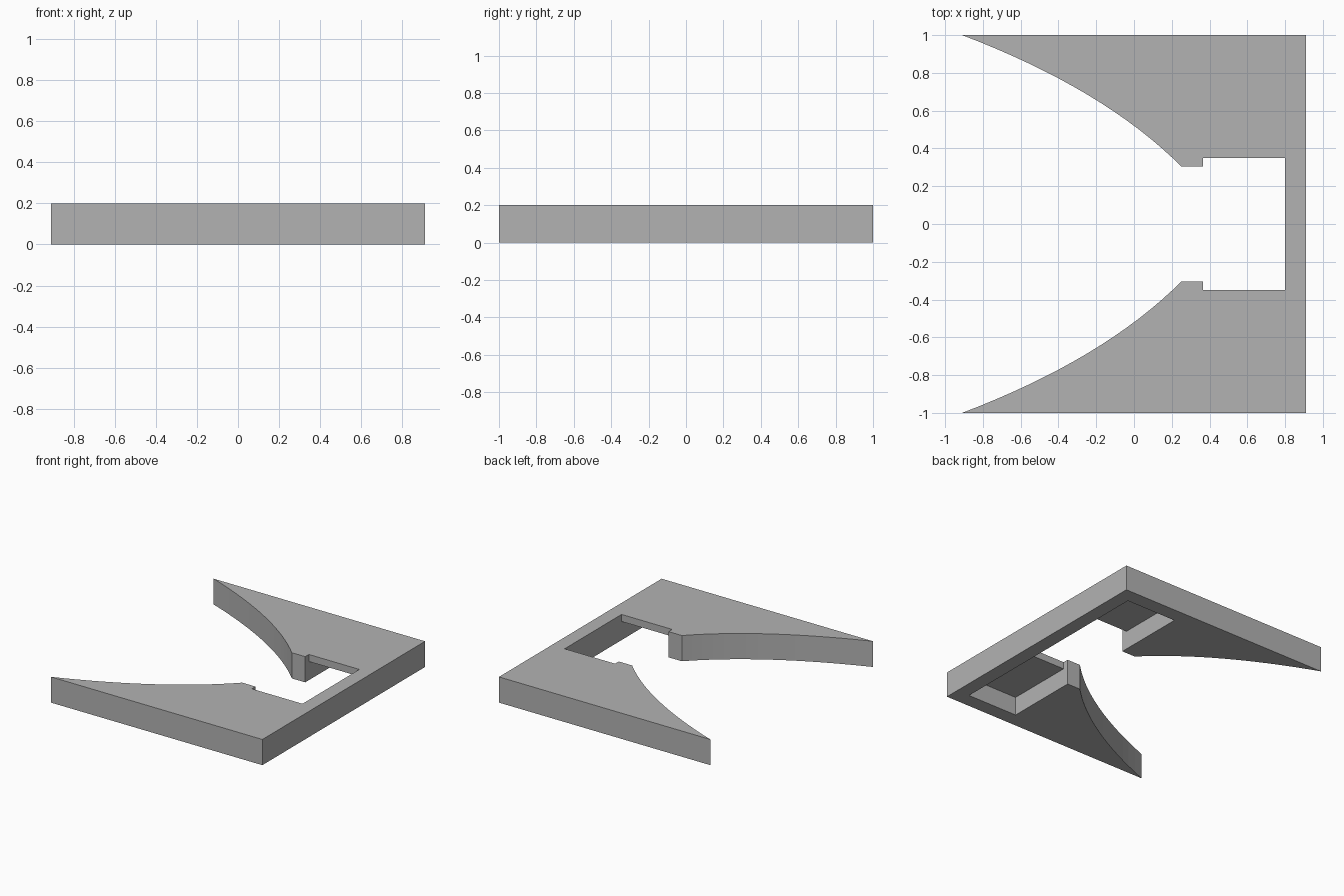
import bpy
import bmesh
from mathutils import Vector

cube = bpy.data.objects.get("Cube")
if cube:
    bpy.data.objects.remove(cube, do_unlink=True)

HEIGHT = 0.2
HALF_X, HALF_Y = 0.91, 1.0

grey = bpy.data.materials.new("light_grey")
grey.use_nodes = True
colour = (0.45, 0.45, 0.45, 1)
grey.diffuse_color = colour
grey.node_tree.nodes["Principled BSDF"].inputs["Base Color"].default_value = colour


def prism(name, outline, direction):
    """Extrude a closed outline of 3D points along a direction."""
    bm = bmesh.new()
    face = bm.faces.new([bm.verts.new(p) for p in outline])
    side = bmesh.ops.extrude_face_region(bm, geom=[face])["geom"]
    verts = [v for v in side if isinstance(v, bmesh.types.BMVert)]
    bmesh.ops.translate(bm, verts=verts, vec=direction)
    bmesh.ops.recalc_face_normals(bm, faces=bm.faces)
    mesh = bpy.data.meshes.new(name)
    bm.to_mesh(mesh)
    bm.free()
    mesh.materials.append(grey)
    obj = bpy.data.objects.new(name, mesh)
    bpy.context.collection.objects.link(obj)
    return obj


def bend(start, control, end, steps):
    """Points along a quadratic curve."""
    a, b, c = Vector(start), Vector(control), Vector(end)
    ts = [i / steps for i in range(steps + 1)]
    return [a * (1 - t) ** 2 + b * 2 * t * (1 - t) + c * t * t for t in ts]


# Plate: flared mouth narrowing to a throat, mirrored across y
half = [Vector((HALF_X, HALF_Y))]
half += bend((-HALF_X, HALF_Y), (-0.16, 0.715), (0.25, 0.305), 16)
half.append(Vector((0.5, 0.305)))
outline = [(p.x, p.y, 0) for p in half]
outline += [(p.x, -p.y, 0) for p in reversed(half)]
plate = prism("flared_plate", outline, (0, 0, HEIGHT))

# Cutter: wide pocket underneath with a narrower opening through the top
POCKET_Y, OPENING_Y, SHELF_Z = 0.885, 0.35, 0.145
section = [(POCKET_Y, -0.1), (POCKET_Y, SHELF_Z), (OPENING_Y, SHELF_Z), (OPENING_Y, 0.3)]
section += [(-y, z) for y, z in reversed(section)]
cutter = prism("pocket_cutter", [(0.365, y, z) for y, z in section], (0.435, 0, 0))
cutter.hide_render = True

cut = plate.modifiers.new("pocket", "BOOLEAN")
cut.operation = "DIFFERENCE"
cut.solver = "EXACT"
cut.object = cutter
bpy.context.view_layer.objects.active = plate
bpy.ops.object.modifier_apply(modifier=cut.name)
bpy.data.objects.remove(cutter, do_unlink=True)
